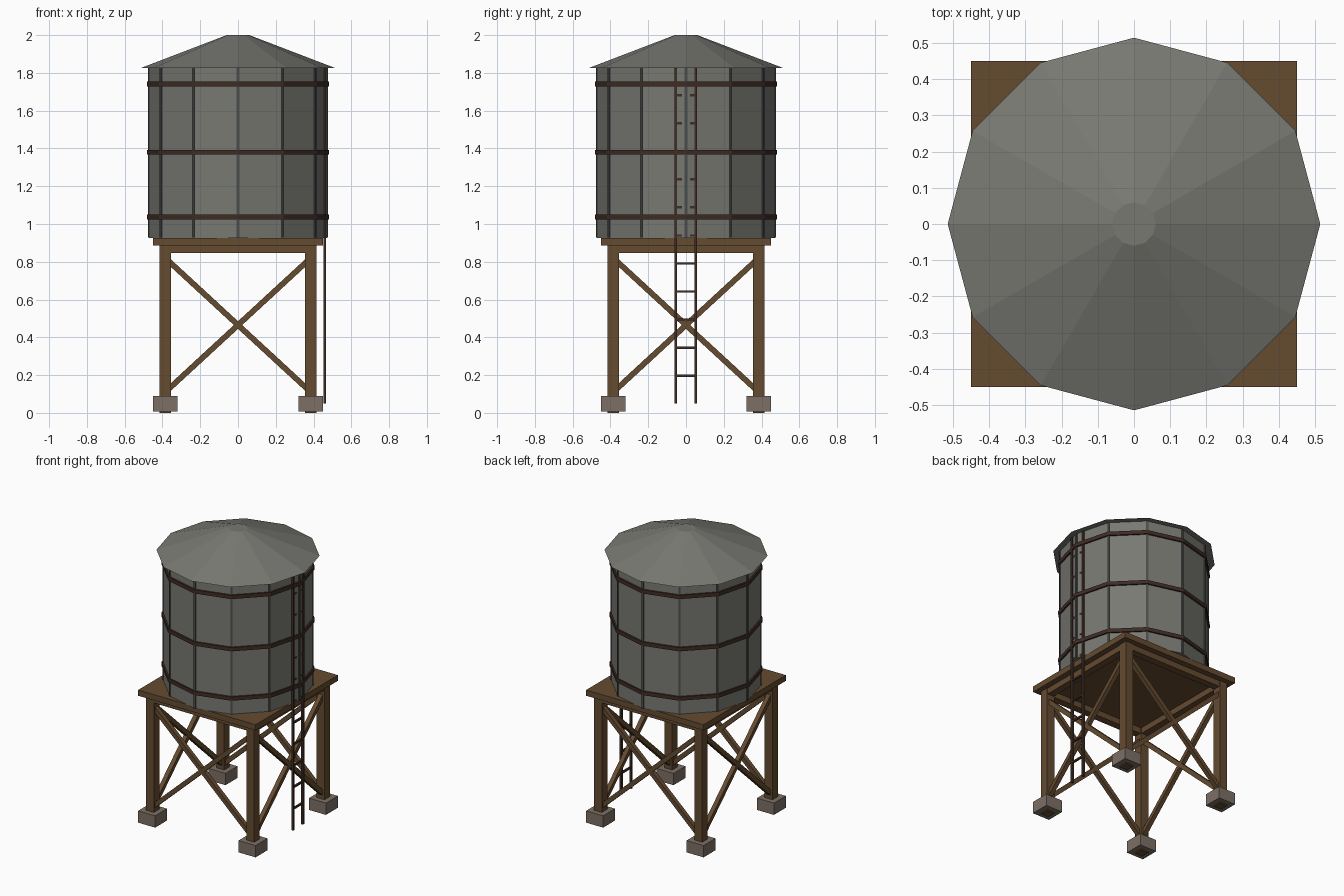
import bpy, bmesh, math
from mathutils import Vector, Matrix

if "Cube" in bpy.data.objects:
    bpy.data.objects.remove(bpy.data.objects["Cube"])


def material(name, color):
    m = bpy.data.materials.new(name)
    m.diffuse_color = (*color, 1)
    m.use_nodes = True
    m.node_tree.nodes["Principled BSDF"].inputs["Base Color"].default_value = m.diffuse_color
    return m


WOOD = material("wood", (0.13, 0.07, 0.03))
METAL = material("tank_metal", (0.19, 0.19, 0.17))
SEAM = material("seam_metal", (0.07, 0.075, 0.07))
RUST = material("rusty_iron", (0.05, 0.025, 0.018))
STONE = material("stone", (0.20, 0.16, 0.13))
SIDES = 12


def finish(name, bm, mat):
    bmesh.ops.recalc_face_normals(bm, faces=bm.faces)
    mesh = bpy.data.meshes.new(name)
    bm.to_mesh(mesh)
    bm.free()
    mesh.materials.append(mat)
    ob = bpy.data.objects.new(name, mesh)
    bpy.context.collection.objects.link(ob)
    return ob


def box(name, center, size, mat, rot=Matrix.Identity(4)):
    bm = bmesh.new()
    bmesh.ops.create_cube(bm, size=1, matrix=Matrix.Translation(center) @ rot @ Matrix.Diagonal((*size, 1)))
    return finish(name, bm, mat)


def lathe(name, profile, mat, closed=False):
    """Twelve-sided solid from (radius, z) points; caps the ends unless closed."""
    bm = bmesh.new()
    rings = []
    for r, z in profile:
        rings.append([bm.verts.new((r * math.cos(a), r * math.sin(a), z))
                      for a in (math.tau * i / SIDES for i in range(SIDES))])
    pairs = list(zip(rings, rings[1:]))
    if closed:
        pairs.append((rings[-1], rings[0]))
    else:
        bm.faces.new(rings[0])
        bm.faces.new(rings[-1])
    for a, b in pairs:
        for i in range(SIDES):
            j = (i + 1) % SIDES
            bm.faces.new((a[i], a[j], b[j], b[i]))
    return finish(name, bm, mat)


# Tank body and roof
lathe("tank", [(0.472, 0.926), (0.472, 1.83)], METAL)
lathe("roof", [(0.514, 1.826), (0.06, 2.0)], METAL)

# Vertical seams at the tank corners
for i in range(SIDES):
    a = math.tau * i / SIDES
    box(f"seam_{i}", (0.469 * math.cos(a), 0.469 * math.sin(a), 1.378),
        (0.014, 0.014, 0.9), SEAM, Matrix.Rotation(a, 4, 'Z'))

# Iron hoops
for i, z in enumerate((1.038, 1.38, 1.742)):
    lo, hi = z - 0.013, z + 0.013
    lathe(f"hoop_{i}", [(0.465, lo), (0.483, lo), (0.483, hi), (0.465, hi)], RUST, True)

# Platform
box("platform", (0, 0, 0.907), (0.9, 0.9, 0.04), WOOD)

# Legs and footings
L = 0.385
for sx in (-1, 1):
    for sy in (-1, 1):
        box("leg", (sx * L, sy * L, 0.444), (0.06, 0.06, 0.888), WOOD)
        box("footing", (sx * L, sy * L, 0.049), (0.13, 0.13, 0.082), STONE)

# Beams and cross braces on all four sides
length = 2 * math.hypot(L, 0.355)
tilt = math.atan2(0.355, L)
for k in range(4):
    turn = Matrix.Rotation(k * math.pi / 2, 4, 'Z')
    box("beam", turn @ Vector((0, -L, 0.867)), (2 * L, 0.05, 0.042), WOOD, turn)
    for s in (-1, 1):
        box("brace", turn @ Vector((0, -L, 0.465)), (length, 0.03, 0.03), WOOD,
            turn @ Matrix.Rotation(s * tilt, 4, 'Y'))

# Ladder on the right side
for y in (-0.055, 0.052):
    box("ladder_rail", (0.46, y, 0.94), (0.014, 0.014, 1.78), RUST)
for i in range(11):
    box("ladder_rung", (0.46, -0.0015, 0.197 + i * 0.1485), (0.012, 0.107, 0.012), RUST)
